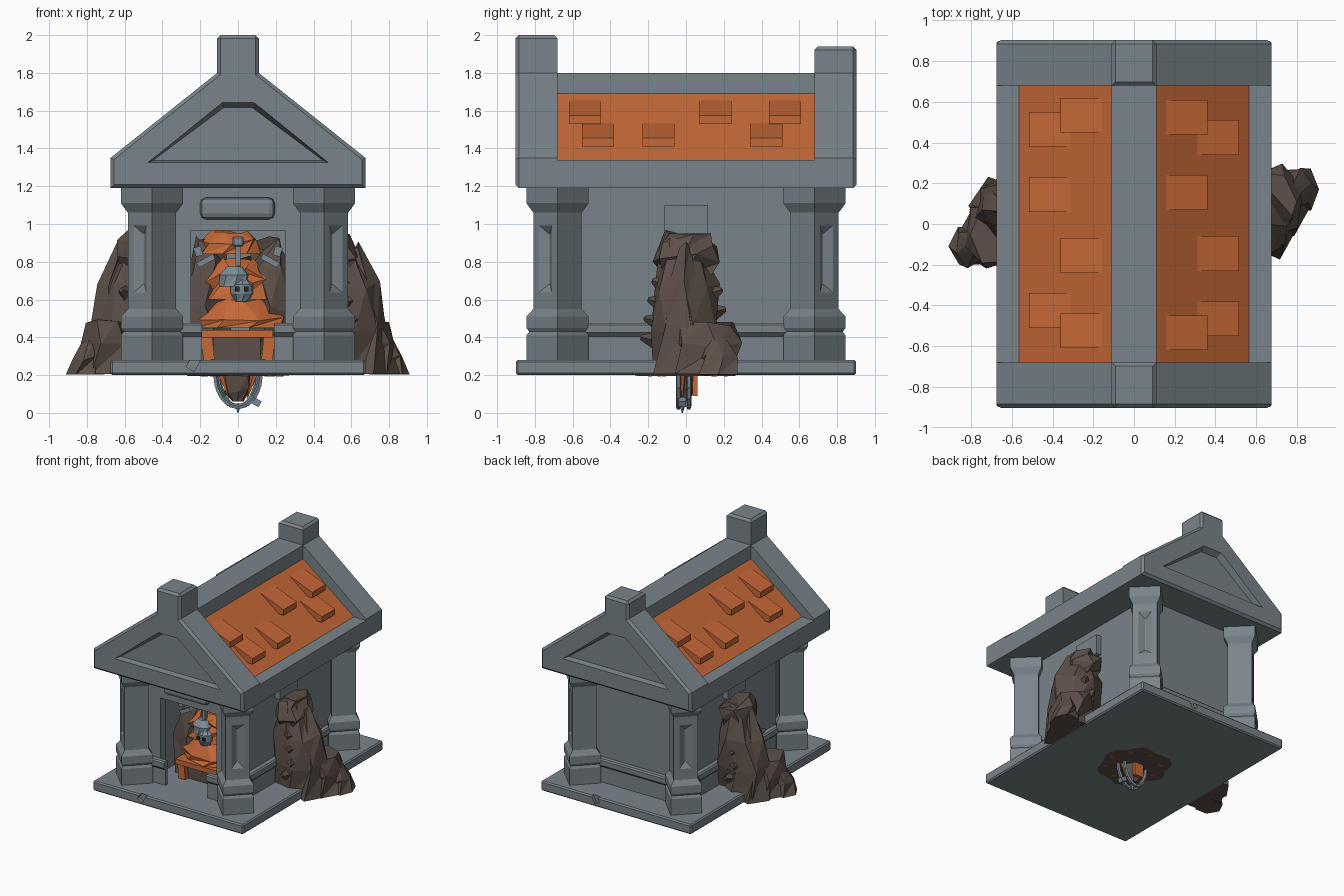
import bpy, bmesh, math, random
from mathutils import Vector, Matrix

random.seed(4)
if "Cube" in bpy.data.objects:
    bpy.data.objects.remove(bpy.data.objects["Cube"])


def material(name, rgb):
    m = bpy.data.materials.new(name)
    m.use_nodes = True
    m.diffuse_color = (*rgb, 1)
    m.node_tree.nodes["Principled BSDF"].inputs["Base Color"].default_value = (*rgb, 1)
    return m


stone = material("grey stone", (0.19, 0.232, 0.252))
orange = material("burnt orange", (0.56, 0.138, 0.038))
rock_brown = material("brown rock", (0.108, 0.08, 0.064))
steel = material("blue grey bone", (0.2, 0.26, 0.3))
dark = material("dark hollow", (0.02, 0.02, 0.022))


def finish(bm, name, mats, bevel=0, segments=1):
    bmesh.ops.recalc_face_normals(bm, faces=bm.faces)
    me = bpy.data.meshes.new(name)
    bm.to_mesh(me)
    bm.free()
    ob = bpy.data.objects.new(name, me)
    bpy.context.collection.objects.link(ob)
    for m in mats:
        me.materials.append(m)
    if bevel:
        mod = ob.modifiers.new("edge bevel", "BEVEL")
        mod.width = bevel
        mod.segments = segments
    return ob


def box(name, lo, hi, mat=stone, bevel=0, tilt=0, segments=1):
    """Box between two corners, optionally rolled about y."""
    lo, hi = Vector(lo), Vector(hi)
    bm = bmesh.new()
    mtx = Matrix.Translation((lo + hi) / 2) @ Matrix.Rotation(tilt, 4, "Y") @ Matrix.Diagonal((*(hi - lo), 1))
    bmesh.ops.create_cube(bm, size=1, matrix=mtx)
    return finish(bm, name, [mat], bevel, segments)


def prism(bm, pts, offset):
    """Extrude a polygon along an offset vector; returns the first cap."""
    face = bm.faces.new([bm.verts.new(p) for p in pts])
    ext = bmesh.ops.extrude_face_region(bm, geom=[face], use_keep_orig=True)
    bmesh.ops.translate(bm, vec=offset, verts=[v for v in ext["geom"] if isinstance(v, bmesh.types.BMVert)])
    return face


def loft(name, rings, mat, sides=8, jitter=0.0, flip=1):
    """Stack of (x, y, z, rx, ry) rings, roughened and capped."""
    bm = bmesh.new()
    loops = []
    for i, (x, y, z, rx, ry) in enumerate(rings):
        loop = []
        for k in range(sides):
            a = math.tau * (k + 0.3 * (i % 2)) / sides
            j = 1 + random.uniform(-jitter, jitter)
            dz = random.uniform(-jitter, jitter) * 0.2 * (i > 0)
            loop.append(bm.verts.new((flip * (x + rx * j * math.cos(a)), flip * (y + ry * j * math.sin(a)), z + dz)))
        loops.append(loop)
    for a, b in zip(loops, loops[1:]):
        for k in range(sides):
            n = (k + 1) % sides
            bm.faces.new((a[k], a[n], b[n]))
            bm.faces.new((a[k], b[n], b[k]))
    bm.faces.new(loops[0])
    bm.faces.new(loops[-1])
    return finish(bm, name, [mat])


def spike(name, base, tip, r, mat=rock_brown, sides=5, point=0.15):
    base, tip = Vector(base), Vector(tip)
    d = tip - base
    bm = bmesh.new()
    mtx = Matrix.Translation((base + tip) / 2) @ d.to_track_quat("Z", "Y").to_matrix().to_4x4()
    bmesh.ops.create_cone(bm, cap_ends=True, segments=sides, radius1=r, radius2=r * point, depth=d.length, matrix=mtx)
    return finish(bm, name, [mat])


def carve(ob, cutter):
    cutter.hide_render = True
    cutter.hide_set(True)
    cut = ob.modifiers.new("carve", "BOOLEAN")
    cut.operation = "DIFFERENCE"
    cut.object = cutter


# Floor slab with a chipped notch at each end
slab = box("floor_slab", (-0.675, -0.9, 0.2), (0.675, 0.9, 0.28), bevel=0.01)
for s in (1, -1):
    x, y = -0.21 * s, -0.9 * s
    carve(slab, box("notch_cutter", (x - 0.025, y - 0.025, 0.22), (x + 0.025, y + 0.025, 0.4), tilt=0.5))

# Walls around a hollow room, open at the doorway
wx, wy = 0.415, 0.635
box("back_wall", (-wx, wy - 0.07, 0.28), (wx, wy, 1.2))
box("door_lintel", (-0.25, -wy, 0.965), (0.25, 0.07 - wy, 1.2))
box("door_plaque", (-0.2, -wy - 0.05, 1.025), (0.195, 0.01 - wy, 1.14), bevel=0.03, segments=2)
for s in (1, -1):
    box("side_wall", (s * (wx - 0.035) - 0.035, 0.07 - wy, 0.28), (s * (wx - 0.035) + 0.035, wy - 0.07, 1.2))
    box("front_wall", (s * 0.333 - 0.083, -wy, 0.28), (s * 0.333 + 0.083, 0.07 - wy, 1.2))
    box("side_plaque", (s * 0.43 - 0.027, -0.115, 0.94), (s * 0.43 + 0.027, 0.115, 1.1))

# Skirting with a projecting band, run along each wall
section = ((0, 0.28), (0.025, 0.28), (0.025, 0.405), (0.045, 0.425), (0.045, 0.465), (0.035, 0.475), (0, 0.475))
bm = bmesh.new()
for s in (1, -1):
    prism(bm, [(s * (wx + d), -0.6, z) for d, z in section], (0, 1.2, 0))
    prism(bm, [(s * 0.19, -wy - d, z) for d, z in section], (s * 0.23, 0, 0))
prism(bm, [(-wx, wy + d, z) for d, z in section], (2 * wx, 0, 0))
finish(bm, "skirting", [stone])

# Corner pillars: square, turned diagonally, stepped base, flared capital, grooved panel
levels = ((0.165, 0.28), (0.165, 0.41), (0.15, 0.43), (0.165, 0.45), (0.165, 0.51), (0.128, 0.55), (0.128, 0.595),
          (0.128, 1.035), (0.128, 1.06), (0.165, 1.11), (0.165, 1.2))
for sx in (1, -1):
    for sy in (1, -1):
        bm = bmesh.new()
        rings = [[bm.verts.new((sx * (0.455 + r * dx), sy * (0.68 + r * dy), z))
                  for dx, dy in ((1, 0), (0, 1), (-1, 0), (0, -1))] for r, z in levels]
        for i, (a, b) in enumerate(zip(rings, rings[1:])):
            for k in range(4):
                n = (k + 1) % 4
                f = bm.faces.new((a[k], a[n], b[n], b[k]))
                if i == 6 and k == 0:
                    panel = f
        bm.faces.new(rings[0])
        bm.faces.new(rings[-1])
        bmesh.ops.recalc_face_normals(bm, faces=bm.faces)
        bmesh.ops.inset_region(bm, faces=[panel], thickness=0.042, use_even_offset=True)
        bmesh.ops.inset_region(bm, faces=[panel], thickness=0.045, depth=-0.03, use_even_offset=True)
        finish(bm, "corner_pillar", [stone])

# Roof body: orange slopes between ridge and eaves
half = ((0.675, 1.19), (0.675, 1.34), (0.565, 1.34), (0.11, 1.69), (0.11, 1.8))
outline = list(half) + [(-x, z) for x, z in reversed(half)]
bm = bmesh.new()
prism(bm, [(x, -0.7, z) for x, z in outline], (0, 1.4, 0))
for f in bm.faces:
    c = f.calc_center_median()
    f.material_index = int(0.2 < abs(c.x) < 0.5 and c.z > 1.4)
finish(bm, "roof", [stone, orange])

# Gable ends with a chimney post and a sunken pediment
for sy, top in ((-1, 2.0), (1, 1.94)):
    half = ((0.675, 1.19), (0.675, 1.35), (0.11, 1.8), (0.11, top))
    pts = list(half) + [(-x, z) for x, z in reversed(half)]
    bm = bmesh.new()
    prism(bm, [(x, sy * 0.68, z) for x, z in pts], (0, sy * 0.223, 0))
    # bevel only the outer rim and the post top
    rim = [e for e in bm.edges if all(abs(v.co.y) > 0.8 for v in e.verts) or all(v.co.z > 1.9 for v in e.verts)]
    bmesh.ops.recalc_face_normals(bm, faces=bm.faces)
    bmesh.ops.bevel(bm, geom=rim, offset=0.018, segments=1, affect="EDGES")
    gable = finish(bm, "gable", [stone])
    bm = bmesh.new()
    tri = ((-0.48, 1.325), (0.48, 1.325), (0.085, 1.645), (-0.085, 1.645))
    cap = prism(bm, [(x, sy * 0.908, z) for x, z in tri], (0, sy * 0.05, 0))
    bmesh.ops.recalc_face_normals(bm, faces=bm.faces)
    bmesh.ops.inset_region(bm, faces=[cap], thickness=0.03, depth=0.05)
    carve(gable, finish(bm, "pediment_cutter", [stone]))

# Raised roof tiles, wedge shaped with a blunt lip, repeated by half turn
wedge = ((0.155, 1.655), (0.36, 1.575), (0.36, 1.53), (0.318, 1.53))
bm = bmesh.new()
for s in (1, -1):
    for drop, starts in ((0, (-0.62, 0.07, 0.44)), (0.155, (-0.55, -0.23, 0.34))):
        for y in starts:
            prism(bm, [(s * (x + drop), s * y, z - drop * 0.77) for x, z in wedge], (0, s * 0.17, 0))
finish(bm, "roof_tiles", [orange])

# Rock outcrops on both sides
for s in (1, -1):
    rocks = [
        loft("rock_spire", [(0.57, -0.01, 0.205, 0.22, 0.18), (0.57, -0.01, 0.45, 0.2, 0.18), (0.54, -0.01, 0.68, 0.18, 0.17),
                            (0.52, -0.03, 0.86, 0.1, 0.12), (0.52, -0.03, 0.92, 0.06, 0.07)], rock_brown, 8, 0.14, s),
        loft("rock_cap", [(0.51, 0.0, 0.73, 0.1, 0.14), (0.51, 0.0, 0.82, 0.14, 0.19), (0.51, 0.01, 0.9, 0.12, 0.17),
                          (0.51, 0.0, 0.95, 0.08, 0.12)], rock_brown, 6, 0.12, s),
        loft("rock_shard", [(0.67, -0.03, 0.205, 0.14, 0.14), (0.68, -0.02, 0.45, 0.1, 0.12),
                            (0.66, -0.01, 0.68, 0.085, 0.08), (0.62, -0.01, 0.89, 0.02, 0.03)], rock_brown, 5, 0.1, s),
        loft("rock_foot", [(0.7, 0.1, 0.205, 0.16, 0.17), (0.7, 0.11, 0.36, 0.13, 0.18),
                           (0.69, 0.11, 0.48, 0.11, 0.16)], rock_brown, 6, 0.1, s),
        loft("rock_toe", [(0.81, 0.17, 0.202, 0.11, 0.11), (0.8, 0.17, 0.29, 0.08, 0.1),
                          (0.76, 0.15, 0.4, 0.05, 0.06)], rock_brown, 6, 0.1, s)]
    for i in range(7):
        side, z = (-1, 1)[i % 2], 0.36 + 0.05 * i
        rocks.append(spike("rock_spike", (s * 0.55, s * side * 0.06, z),
                           (s * (0.56 + 0.03 * (i % 3)), s * side * (0.24 - 0.01 * i), z + 0.04), 0.09, sides=4))
    for ob in rocks:
        ob.location.y = 0.03 - 0.03 * s
    loft("inner_rock", [(0.17, -0.28, 0.28, 0.16, 0.15), (0.2, -0.28, 0.55, 0.13, 0.15), (0.17, -0.27, 0.78, 0.11, 0.12),
                        (0.15, -0.25, 0.9, 0.08, 0.08)], rock_brown, 6, 0.2).scale.x = s

# Robed bone figure on a low bench in the doorway
box("bench_top", (-0.2, -0.52, 0.4), (0.185, -0.2, 0.44), orange)
box("bench_panel", (-0.13, -0.46, 0.28), (0.12, -0.44, 0.4), rock_brown)
for s in (1, -1):
    box("bench_leg", (s * 0.16 - 0.03, -0.5, 0.28), (s * 0.16 + 0.03, -0.22, 0.41), orange, tilt=s * 0.1)
    spike("shoulder_cloth", (s * 0.04, -0.35, 0.74), (s * 0.22, -0.37, 0.66), 0.09, orange)
    box("shoulder_bone", (s * 0.17 - 0.05, -0.44, 0.79), (s * 0.17 + 0.05, -0.4, 0.82), steel, tilt=s * 0.5)
    box("elbow_bone", (s * 0.21 - 0.02, -0.44, 0.83), (s * 0.21 + 0.02, -0.4, 0.88), steel, tilt=s * 0.3)
    box("eye_socket", (0.02 + s * 0.024 - 0.012, -0.507, 0.642), (0.02 + s * 0.024 + 0.012, -0.5, 0.668), dark)
loft("robe_skirt", [(0.01, -0.32, 0.45, 0.25, 0.2), (0.01, -0.32, 0.5, 0.27, 0.19), (0.01, -0.32, 0.6, 0.13, 0.13)], orange, 9, 0.09)
loft("robe_body", [(0.01, -0.32, 0.6, 0.23, 0.15), (0.0, -0.32, 0.69, 0.18, 0.13), (0.0, -0.32, 0.81, 0.08, 0.08)], orange, 8, 0.13)
loft("robe_hood", [(-0.05, -0.3, 0.84, 0.17, 0.12), (-0.04, -0.3, 0.91, 0.15, 0.1), (-0.04, -0.28, 0.96, 0.09, 0.06)], orange, 7, 0.12)
loft("skull", [(0.02, -0.45, 0.59, 0.035, 0.035), (0.02, -0.45, 0.63, 0.06, 0.05), (0.02, -0.45, 0.68, 0.06, 0.05),
               (0.02, -0.44, 0.71, 0.03, 0.03)], steel, 8)
loft("skull_cowl", [(-0.02, -0.43, 0.67, 0.08, 0.06), (-0.02, -0.43, 0.73, 0.08, 0.06), (-0.02, -0.42, 0.775, 0.04, 0.03)], steel, 8)
box("neck_clasp", (-0.03, -0.45, 0.88), (0.03, -0.4, 0.935), steel, bevel=0.008)
box("clasp_pin", (-0.012, -0.44, 0.78), (0.012, -0.41, 0.88), steel)

# Ragged patch and hanging cage below the floor
loft("under_patch", [(0, 0, 0.195, 0.27, 0.29), (0, 0, 0.201, 0.27, 0.29)], rock_brown, 6, 0.03)
for i in range(8):
    x, y = 0.2 * math.cos(i * 0.8), 0.2 * math.sin(i * 0.8)
    box("under_scrap", (x, y, 0.192), (x + 0.04, y + 0.02, 0.2), orange)
hoop = [(0.12 * math.cos(a), 0.2 - 0.17 * math.sin(a)) for a in [math.pi * i / 8 for i in range(9)]]
for y, w in ((-0.04, 1.0), (0.015, 0.85)):
    for (x0, z0), (x1, z1) in zip(hoop, hoop[1:]):
        spike("cage_bar", (x0 * w, y, z0), (x1 * w, y, z1), 0.014, steel, point=1)
loft("cage_core", [(0, 0, 0.06, 0.03, 0.02), (0, 0, 0.12, 0.07, 0.04), (0, 0, 0.2, 0.08, 0.05)], rock_brown, 7, 0.1)
for s in (1, -1):
    spike("cage_ember", (s * 0.085, -0.02, 0.2), (s * 0.05, -0.02, 0.08), 0.02, orange)
box("cage_shard", (-0.04, 0.035, 0.09), (0.04, 0.06, 0.2), orange)
spike("cage_drop", (0, -0.02, 0.05), (0, -0.02, 0.0), 0.02, steel)
box("cage_tag", (0.07, -0.04, 0.04), (0.12, 0.0, 0.075), steel, tilt=0.5)
